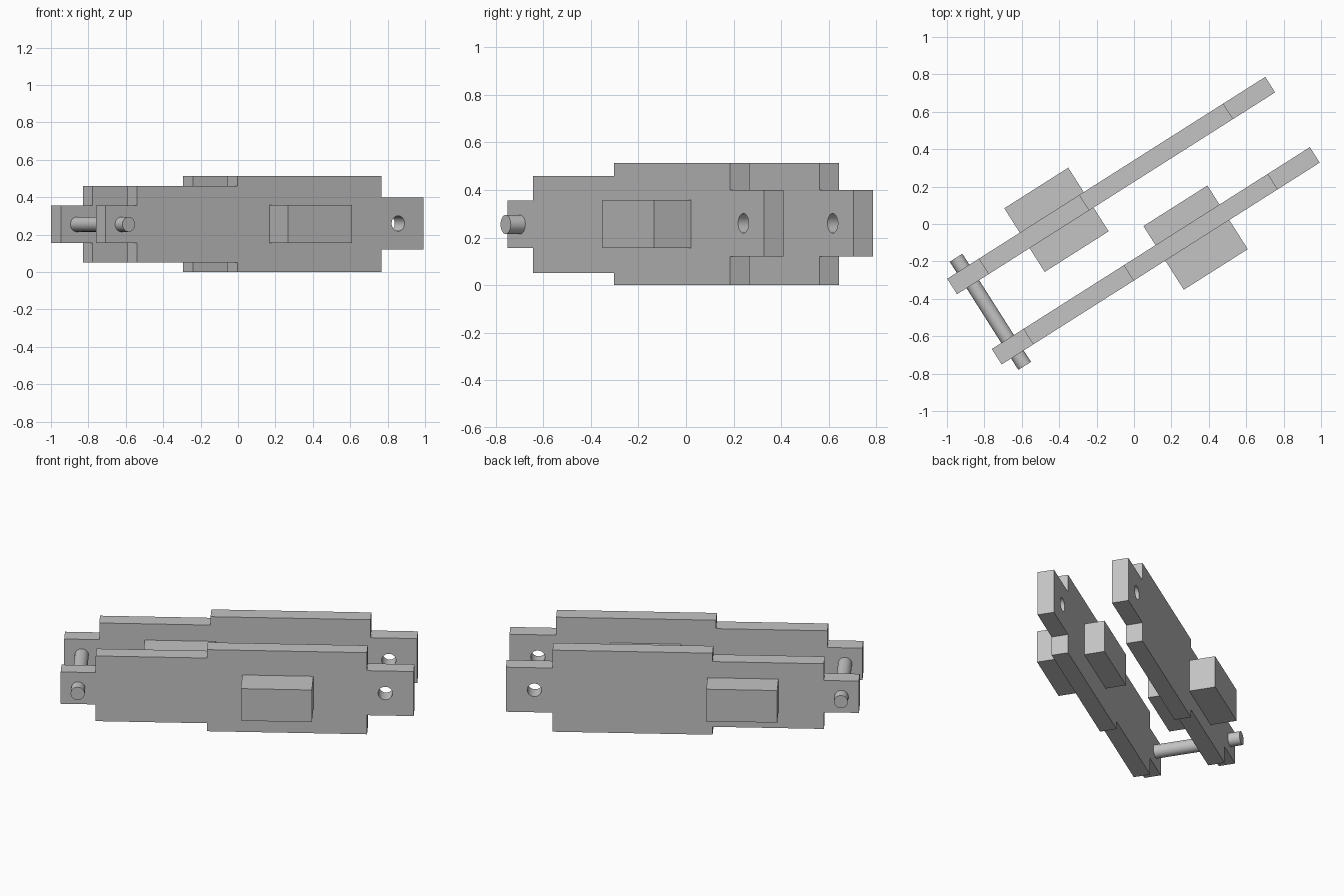
import bpy
import bmesh
from math import sin, cos, tau, pi, radians
from mathutils import Matrix

if "Cube" in bpy.data.objects:
    bpy.data.objects.remove(bpy.data.objects["Cube"])

TURN = radians(32.4)
SPIN = Matrix.Rotation(TURN, 4, 'Z')
MID_Z = 0.257

grey = bpy.data.materials.new("plain_grey")
grey.use_nodes = True
colour = (0.55, 0.55, 0.55, 1)
grey.diffuse_color = colour
grey.node_tree.nodes["Principled BSDF"].inputs["Base Color"].default_value = colour


def activate(obj):
    bpy.ops.object.select_all(action='DESELECT')
    obj.select_set(True)
    bpy.context.view_layer.objects.active = obj


def finish(obj, name):
    obj.name = name
    obj.data.name = name
    obj.data.materials.clear()
    obj.data.materials.append(grey)
    activate(obj)
    bpy.ops.object.shade_smooth_by_angle(angle=radians(35))


def add_loop(curve, points):
    spline = curve.splines.new('POLY')
    spline.points.add(len(points) - 1)
    for p, (x, y) in zip(spline.points, points):
        p.co = (x, y, 0, 1)
    spline.use_cyclic_u = True


# Stepped side plate: sections as (start, end, bottom, top) along its length
SECTIONS = [(-1.0, -0.80, 0.155, 0.355), (-0.80, -0.165, 0.05, 0.46),
            (-0.165, 0.748, 0.0, 0.513), (0.748, 1.014, 0.12, 0.40)]


def side_plate(name, offset):
    lower = [(x, s[2]) for s in SECTIONS for x in s[:2]]
    upper = [(x, s[3]) for s in SECTIONS for x in s[:2]]
    curve = bpy.data.curves.new(name, 'CURVE')
    curve.dimensions = '2D'
    curve.fill_mode = 'BOTH'
    curve.extrude = 0.049
    add_loop(curve, lower + upper[::-1])
    # Round pin hole in the end tab
    add_loop(curve, [(0.852 + 0.041 * cos(tau * i / 32), 0.26 + 0.041 * sin(tau * i / 32))
                     for i in range(32)])
    obj = bpy.data.objects.new(name, curve)
    bpy.context.collection.objects.link(obj)
    activate(obj)
    bpy.ops.object.convert(target='MESH')
    obj = bpy.context.object
    bm = bmesh.new()
    bm.from_mesh(obj.data)
    bmesh.ops.remove_doubles(bm, verts=bm.verts, dist=0.0005)
    bmesh.ops.recalc_face_normals(bm, faces=bm.faces)
    bm.to_mesh(obj.data)
    bm.free()
    obj.matrix_world = SPIN @ Matrix.Translation((0, offset, 0)) @ Matrix.Rotation(pi / 2, 4, 'X')
    finish(obj, name)


# Block that passes through a plate and stands out on both faces
def cross_block(name, along, across):
    bpy.ops.mesh.primitive_cube_add(size=1)
    obj = bpy.context.object
    obj.data.transform(Matrix.Diagonal((0.405, 0.403, 0.202, 1)))
    obj.matrix_world = SPIN @ Matrix.Translation((along, across, MID_Z))
    finish(obj, name)


side_plate("front_plate", -0.206)
side_plate("back_plate", 0.239)
cross_block("front_block", 0.239, -0.238)
cross_block("back_block", -0.338, 0.241)

# Round pin joining the two narrow tabs
bpy.ops.mesh.primitive_cylinder_add(vertices=32, radius=0.04, depth=0.685)
pin = bpy.context.object
pin.matrix_world = SPIN @ Matrix.Translation((-0.90, 0.015, 0.255)) @ Matrix.Rotation(pi / 2, 4, 'X')
finish(pin, "cross_pin")
